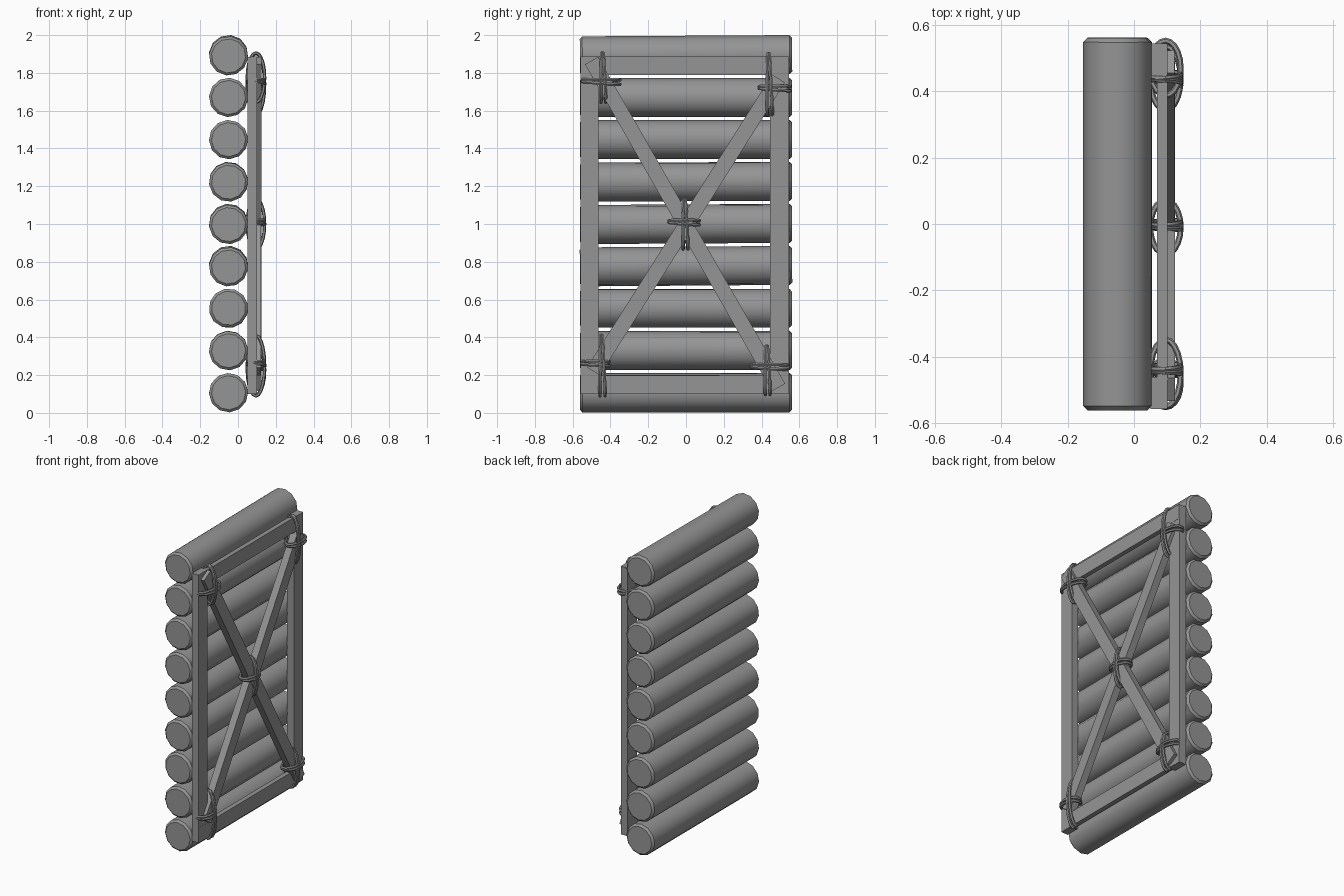
import bpy, bmesh, math, random
from mathutils import Vector, Matrix

if "Cube" in bpy.data.objects:
    bpy.data.objects.remove(bpy.data.objects["Cube"])
random.seed(4)

mat = bpy.data.materials.new("grey wood")
mat.use_nodes = True
grey = (0.3, 0.3, 0.3, 1)
mat.diffuse_color = grey
mat.node_tree.nodes["Principled BSDF"].inputs["Base Color"].default_value = grey


def finish(bm, name, smooth):
    bmesh.ops.recalc_face_normals(bm, faces=bm.faces)
    me = bpy.data.meshes.new(name)
    bm.to_mesh(me)
    bm.free()
    ob = bpy.data.objects.new(name, me)
    me.materials.append(mat)
    bpy.context.collection.objects.link(ob)
    if smooth:
        bpy.ops.object.select_all(action="DESELECT")
        ob.select_set(True)
        bpy.context.view_layer.objects.active = ob
        bpy.ops.object.shade_smooth_by_angle(angle=math.radians(40))
    return ob


def log(name, z, tilt, spin):
    """Twelve-sided log along y with chamfered ends."""
    bm = bmesh.new()
    bmesh.ops.create_cone(bm, cap_ends=True, segments=12, radius1=0.104,
                          radius2=0.104, depth=1.124)
    rims = [e for e in bm.edges if abs(e.verts[0].co.z - e.verts[1].co.z) < 0.01]
    bmesh.ops.bevel(bm, geom=rims, offset=0.013, segments=1, affect="EDGES")
    turn = (Matrix.Translation((-0.05, 0, z)) @ Matrix.Rotation(tilt, 4, "X")
            @ Matrix.Rotation(math.pi / 2, 4, "X") @ Matrix.Rotation(spin, 4, "Z"))
    bm.transform(turn)
    finish(bm, name, True)


def beam(name, a, b, width, x0, x1):
    """Square-cut beam between two (y, z) points."""
    a, b = Vector((0, *a)), Vector((0, *b))
    d = b - a
    bm = bmesh.new()
    bmesh.ops.create_cube(bm, size=1)
    bm.transform(Matrix.Translation((a + b) / 2 + Vector(((x0 + x1) / 2, 0, 0)))
                 @ Matrix.Rotation(math.atan2(-d.y, d.z), 4, "X")
                 @ Matrix.Diagonal((x1 - x0, width, d.length, 1)))
    finish(bm, name, False)


def lashing(name, y, z, half, angle):
    """Two strands of rope wound as flattened loops around a joint."""
    bm = bmesh.new()
    around, sides, r = 20, 6, 0.009
    for k in (-1, 1):
        rings = []
        for i in range(around):
            t = math.tau * i / around
            c = Vector((0.046 * math.cos(t), 0, (half - r) * math.sin(t)))
            n = Vector((math.cos(t) / 0.046, 0, math.sin(t) / half)).normalized()
            rings.append([bm.verts.new(c + n * r * math.cos(s) + Vector((0, r * math.sin(s), 0)))
                          for s in (math.tau * j / sides for j in range(sides))])
        for i in range(around):
            p, q = rings[i], rings[(i + 1) % around]
            for j in range(sides):
                m = (j + 1) % sides
                bm.faces.new((p[j], p[m], q[m], q[j]))
        verts = [v for ring in rings for v in ring]
        bmesh.ops.transform(bm, verts=verts, matrix=Matrix.Translation((0, 0.008 * k, 0))
                            @ Matrix.Rotation(0.035 * k, 4, "X")
                            @ Matrix.Rotation(0.06 * k, 4, "Z"))
    bm.transform(Matrix.Translation((0.095, y, z)) @ Matrix.Rotation(angle, 4, "X"))
    finish(bm, name, True)


# Stacked logs
for i in range(9):
    log(f"log_{i + 1}", 0.107 + i * 0.2233, random.uniform(-0.002, 0.008),
        random.uniform(0, 0.5))

# Frame
beam("front_post", (-0.51, 0.1), (-0.51, 1.885), 0.096, 0.05, 0.1)
beam("back_post", (0.495, 0.1), (0.495, 1.885), 0.098, 0.05, 0.1)
beam("bottom_rail", (-0.555, 0.15), (0.542, 0.15), 0.098, 0.07, 0.101)
beam("top_rail", (-0.555, 1.837), (0.542, 1.837), 0.098, 0.07, 0.101)

# Crossed braces
beam("falling_brace", (-0.5, 1.865), (0.49, 0.135), 0.08, 0.076, 0.124)
beam("rising_brace", (-0.49, 0.22), (0.49, 1.77), 0.08, 0.074, 0.122)

# Rope lashings: vertical loop (y, z, half), then flat loop
joints = {
    "top_front": ((-0.44, 1.775, 0.14), (-0.45, 1.755, 0.11)),
    "top_back": ((0.44, 1.74, 0.172), (0.47, 1.72, 0.092)),
    "centre": ((-0.005, 1.0, 0.142), (-0.01, 1.01, 0.09)),
    "bottom_front": ((-0.445, 0.25, 0.17), (-0.48, 0.263, 0.082)),
    "bottom_back": ((0.43, 0.225, 0.138), (0.44, 0.245, 0.105)),
}
for name, (tall, flat) in joints.items():
    lashing(name + "_tall_rope", *tall, 0.02)
    lashing(name + "_flat_rope", *flat, math.pi / 2 - 0.04)
